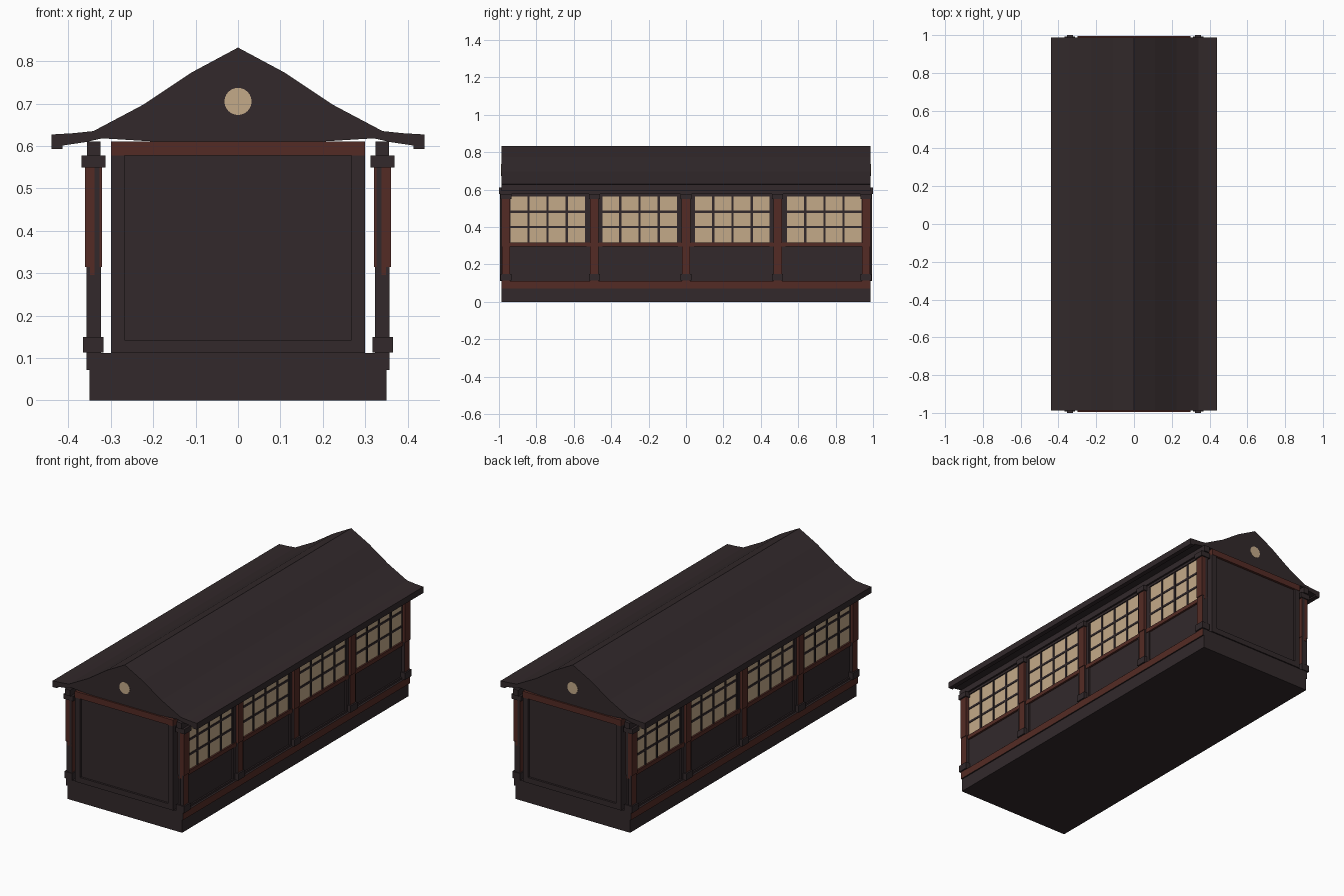
import bpy
import bmesh
from mathutils import Vector, Matrix

cube = bpy.data.objects.get("Cube")
if cube:
    bpy.data.objects.remove(cube, do_unlink=True)


def material(name, rgb):
    m = bpy.data.materials.new(name)
    m.use_nodes = True
    m.diffuse_color = (*rgb, 1)
    m.node_tree.nodes["Principled BSDF"].inputs["Base Color"].default_value = (*rgb, 1)
    return m


DARK = material("dark timber", (0.032, 0.022, 0.024))
RED = material("red timber", (0.088, 0.024, 0.018))
PAPER = material("window paper", (0.55, 0.40, 0.25))


def finish(name, bm, mats, rule=None):
    bmesh.ops.recalc_face_normals(bm, faces=bm.faces)
    if rule:
        for f in bm.faces:
            f.material_index = rule(f)
    me = bpy.data.meshes.new(name)
    bm.to_mesh(me)
    bm.free()
    for m in mats:
        me.materials.append(m)
    ob = bpy.data.objects.new(name, me)
    bpy.context.collection.objects.link(ob)


def boxes(name, spans, mats, rule=None):
    """One object from boxes given as (x0, x1, y0, y1, z0, z1)."""
    bm = bmesh.new()
    for x0, x1, y0, y1, z0, z1 in spans:
        mid = Vector((x0 + x1, y0 + y1, z0 + z1)) / 2
        size = Matrix.Diagonal((abs(x1 - x0), abs(y1 - y0), z1 - z0, 1))
        bmesh.ops.create_cube(bm, size=1, matrix=Matrix.Translation(mid) @ size)
    finish(name, bm, mats, rule)


def both_x(spans):
    return spans + [(-b, -a, *rest) for a, b, *rest in spans]


def both_y(spans):
    return spans + [(a, b, -d, -c, *rest) for a, b, c, d, *rest in spans]


END = 0.987                     # half length of the body
BACK, WALL = 0.326, 0.338       # thin side wall, inner and outer face
FACE = 0.346                    # outer face of the side framing

# Plinth, with a sill that is red along the sides
boxes("plinth", [(-0.35, 0.35, -END, END, 0, 0.075)], [DARK])
boxes("sill", [(-0.357, 0.357, -END, END, 0.072, 0.112)], [DARK, RED],
      lambda f: int(abs(f.normal.x) > 0.5))

# End walls, standing clear of the side walls, with raised frames
boxes("end_wall", both_y([(-0.298, 0.298, 0.96, 0.983, 0.11, 0.611)]), [DARK])
boxes("end_frame", both_y(both_x([(0.268, 0.30, 0.955, 0.994, 0.112, 0.577)])
      + [(-0.268, 0.268, 0.955, 0.994, 0.112, 0.142)]), [DARK])
boxes("end_top_beam", both_y([(-0.30, 0.30, 0.955, 0.996, 0.577, 0.611)]), [RED])

# Side walls and framing, four bays
posts_y = [-0.963, -0.49, 0, 0.49, 0.963]
bays = [(-0.945, -0.535), (-0.455, -0.043), (0.043, 0.455), (0.535, 0.945)]
WIN_LOW, WIN_TOP = 0.318, 0.564
boxes("side_wall", both_x([(BACK, WALL, -END, END, 0.11, 0.611)]), [DARK])
stiles = [(BACK, FACE, y - 0.043, y + 0.043, 0.11, 0.611) for y in posts_y[1:-1]]
rails = [(BACK, FACE, -END, END, WIN_TOP, 0.611),
         (BACK, FACE, -END, END, 0.11, 0.122)]
boxes("side_frame", both_x(stiles + rails), [DARK])
boxes("side_mid_rail", both_x([(BACK, FACE + 0.003, -END, END, 0.296, WIN_LOW)]), [RED])

# Windows with lattice bars
panes, bars = [], []
for a, b in bays:
    panes.append((WALL, WALL + 0.002, a, b, WIN_LOW, WIN_TOP))
    for i in range(5):
        y = a + (b - a) * i / 4
        bars.append((WALL, 0.344, y - 0.006, y + 0.006, WIN_LOW, WIN_TOP))
    for i in range(1, 3):
        z = WIN_LOW + (WIN_TOP - WIN_LOW) * i / 3
        bars.append((WALL, 0.343, a, b, z - 0.006, z + 0.006))
boxes("window_panes", both_x(panes), [PAPER])
boxes("window_lattice", both_x(bars), [DARK])

# Side posts with base and cap blocks
lower, upper, blocks = [], [], []
for y in posts_y:
    lower.append((0.323, 0.357, y - 0.022, y + 0.022, 0.11, 0.315))
    upper.append((0.321, 0.361, y - 0.023, y + 0.023, 0.315, 0.56))
    blocks.append((0.317, 0.365, y - 0.029, y + 0.029, 0.113, 0.15))
    blocks.append((0.312, 0.369, y - 0.029, y + 0.029, 0.549, 0.577))
boxes("post_lower", both_x(lower), [RED, DARK], lambda f: int(abs(f.normal.y) > 0.5))
boxes("post_upper", both_x(upper), [RED])
boxes("post_blocks", both_x(blocks), [DARK])
boxes("eave_beam", both_x([(0.324, 0.356, -1.0, 1.0, 0.577, 0.611)]), [DARK])

# Roof: one curved gable section run along the length
half = [(0.11, 0.773), (0.224, 0.697), (0.341, 0.635), (0.39, 0.63), (0.44, 0.627),
        (0.44, 0.593), (0.414, 0.593), (0.414, 0.601), (0.36, 0.609), (0.32, 0.618),
        (0.19, 0.610)]
section = [(0, 0.832)] + half + [(-x, z) for x, z in reversed(half)]
bm = bmesh.new()
face = bm.faces.new([bm.verts.new((x, -END, z)) for x, z in section])
run = bmesh.ops.extrude_face_region(bm, geom=[face], use_keep_orig=True)
bmesh.ops.translate(bm, vec=(0, 2 * END, 0),
                    verts=[v for v in run["geom"] if isinstance(v, bmesh.types.BMVert)])
finish("roof", bm, [DARK])

# Round gable vents
bm = bmesh.new()
for side in (-1, 1):
    place = Matrix.Translation((0, side * END, 0.705)) @ Matrix.Rotation(1.5707963, 4, "X")
    bmesh.ops.create_cone(bm, cap_ends=True, segments=24, radius1=0.032, radius2=0.032,
                          depth=0.003, matrix=place)
finish("gable_vents", bm, [PAPER])
